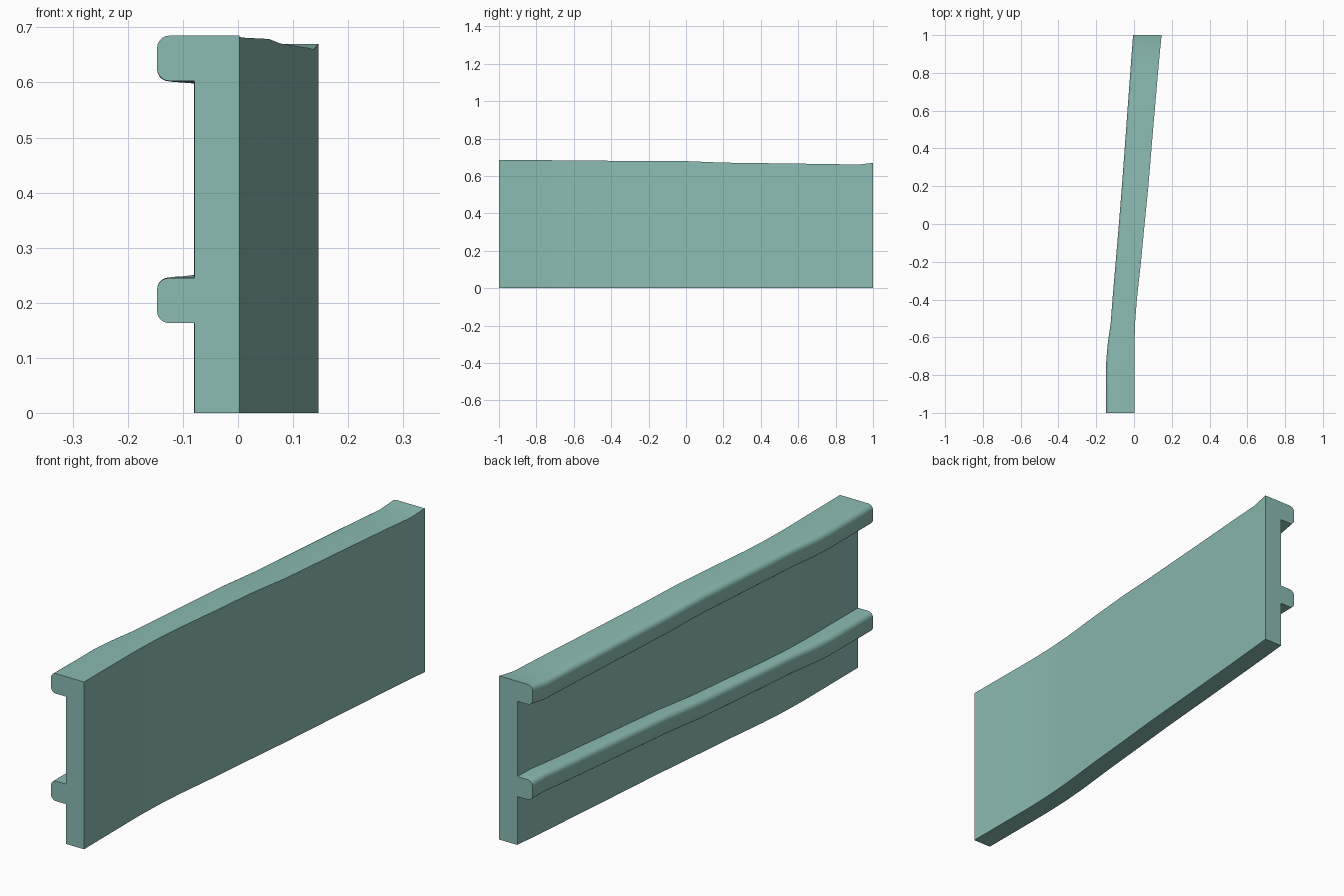
import bpy, bmesh, math

if "Cube" in bpy.data.objects:
    bpy.data.objects.remove(bpy.data.objects["Cube"])

# Stations along the length: y, front-face x, rail-tip x, drop of the top edge, lift of the lower rail
STATIONS = [
    (-1.00, 0.003, -0.147, 0.000, 0.000),
    (-0.73, 0.002, -0.147, 0.001, 0.001),
    (-0.64, 0.002, -0.140, 0.002, 0.002),
    (-0.52, 0.006, -0.123, 0.003, 0.003),
    (-0.40, 0.015, -0.114, 0.004, 0.004),
    (-0.20, 0.037, -0.097, 0.005, 0.006),
    (0.00, 0.056, -0.080, 0.006, 0.008),
    (0.10, 0.066, -0.072, 0.010, 0.013),
    (0.20, 0.076, -0.064, 0.014, 0.018),
    (0.50, 0.101, -0.042, 0.018, 0.026),
    (0.80, 0.127, -0.020, 0.022, 0.034),
    (0.92, 0.138, -0.011, 0.025, 0.039),
    (1.00, 0.146, -0.005, 0.015, 0.035),
]
HEIGHT, WEB, RAIL, RADIUS, STEPS = 0.685, 0.082, 0.082, 0.022, 5


def corner(cx, cz, start):
    """Quarter-round corner, turning from the start angle."""
    return [(cx + RADIUS * math.cos(a), cz + RADIUS * math.sin(a))
            for a in (math.radians(start + 90 * i / STEPS) for i in range(STEPS + 1))]


def rail(web_x, tip_x, top, root_top=True):
    """Rail outline from its top root round the tip to its bottom root."""
    bottom = top - RAIL
    pts = [(web_x, top)] if root_top else []
    pts += corner(tip_x + RADIUS, top - RADIUS, 90)
    pts += corner(tip_x + RADIUS, bottom + RADIUS, 180)
    return pts + [(web_x, bottom)]


def section(face_x, tip_x, drop, lift):
    web_x = face_x - WEB
    return ([(face_x, 0), (face_x, HEIGHT - drop)]
            + rail(web_x, tip_x, HEIGHT - drop, False)
            + rail(web_x, tip_x, 0.245 + lift)
            + [(web_x, 0)])


# Sweep the section through the stations
bm = bmesh.new()
rings = [[bm.verts.new((x, s[0], z)) for x, z in section(*s[1:])] for s in STATIONS]
for a, b in zip(rings, rings[1:]):
    n = len(a)
    for i in range(n):
        j = (i + 1) % n
        bm.faces.new((a[i], a[j], b[j], b[i]))
bm.faces.new(rings[0])
bm.faces.new(rings[-1][::-1])
bmesh.ops.recalc_face_normals(bm, faces=bm.faces)

mesh = bpy.data.meshes.new("railed_panel")
bm.to_mesh(mesh)
bm.free()
panel = bpy.data.objects.new("railed_panel", mesh)
bpy.context.collection.objects.link(panel)

# Muted teal paint
paint = bpy.data.materials.new("muted_teal")
paint.diffuse_color = (0.26, 0.50, 0.45, 1)
paint.use_nodes = True
paint.node_tree.nodes["Principled BSDF"].inputs["Base Color"].default_value = paint.diffuse_color
mesh.materials.append(paint)

bpy.context.view_layer.objects.active = panel
panel.select_set(True)
bpy.ops.object.shade_smooth_by_angle(angle=math.radians(30))
